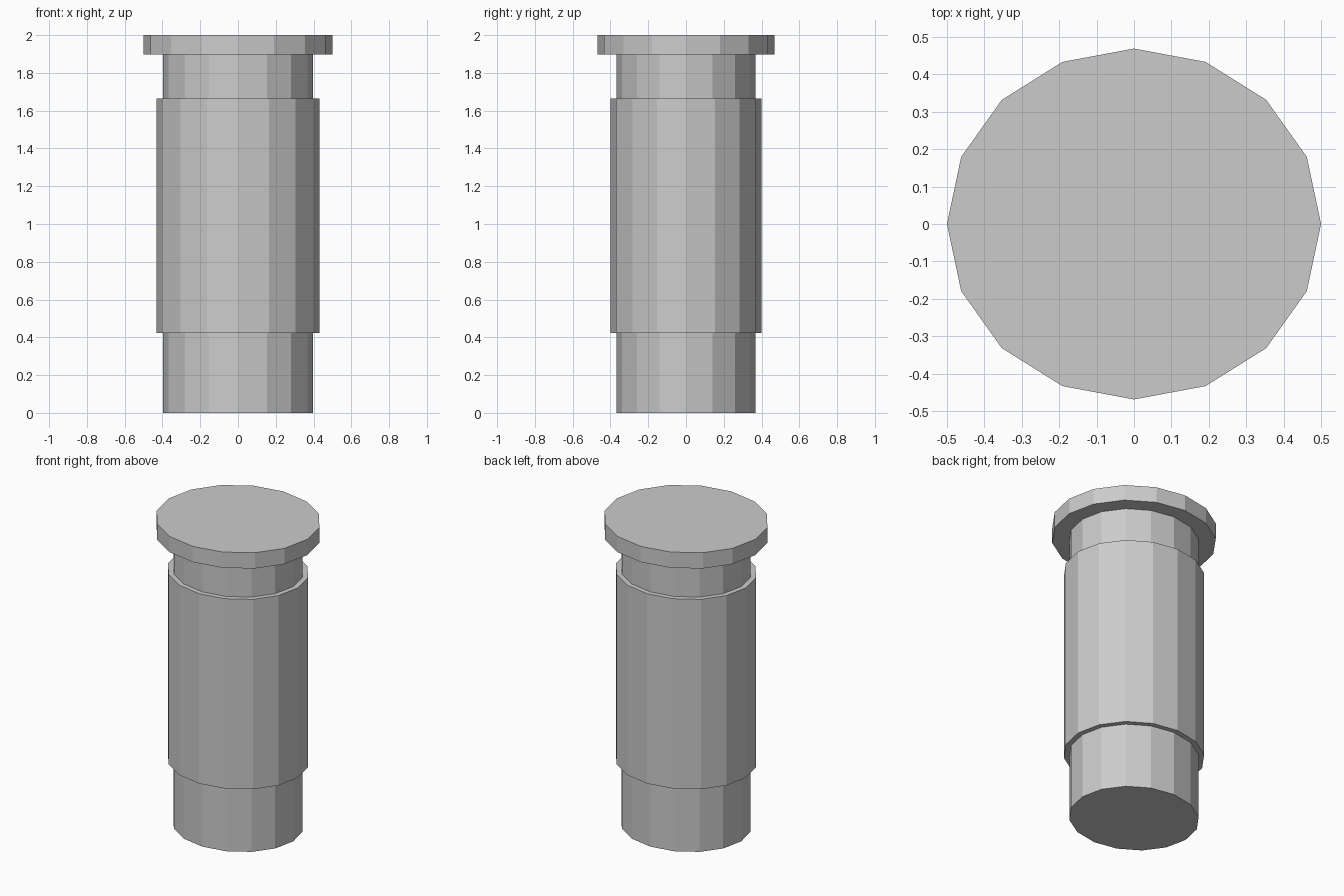
import bpy, bmesh
from math import cos, sin, tau

if "Cube" in bpy.data.objects:
    bpy.data.objects.remove(bpy.data.objects["Cube"])

SIDES = 16

# Stepped profile from bottom to top: (x radius, y radius, height)
PROFILE = [
    (0.398, 0.368, 0.0), (0.398, 0.368, 0.424),      # lower shaft
    (0.431, 0.40, 0.424), (0.431, 0.40, 1.664),      # thick sleeve
    (0.398, 0.368, 1.664), (0.398, 0.368, 1.897),    # neck
    (0.50, 0.469, 1.897), (0.50, 0.469, 2.0),        # cap
]


def lathe(name, profile):
    bm = bmesh.new()
    rings = [[bm.verts.new((rx * cos(tau * i / SIDES), ry * sin(tau * i / SIDES), z))
              for i in range(SIDES)] for rx, ry, z in profile]
    for low, high in zip(rings, rings[1:]):
        for i in range(SIDES):
            j = (i + 1) % SIDES
            bm.faces.new((low[i], low[j], high[j], high[i]))
    # closed ends
    bm.faces.new(rings[0][::-1])
    bm.faces.new(rings[-1])
    mesh = bpy.data.meshes.new(name)
    bm.to_mesh(mesh)
    bm.free()
    obj = bpy.data.objects.new(name, mesh)
    bpy.context.collection.objects.link(obj)
    return obj


# Faceted, slightly oval post with sleeve and cap
lathe("stepped_post", PROFILE)
